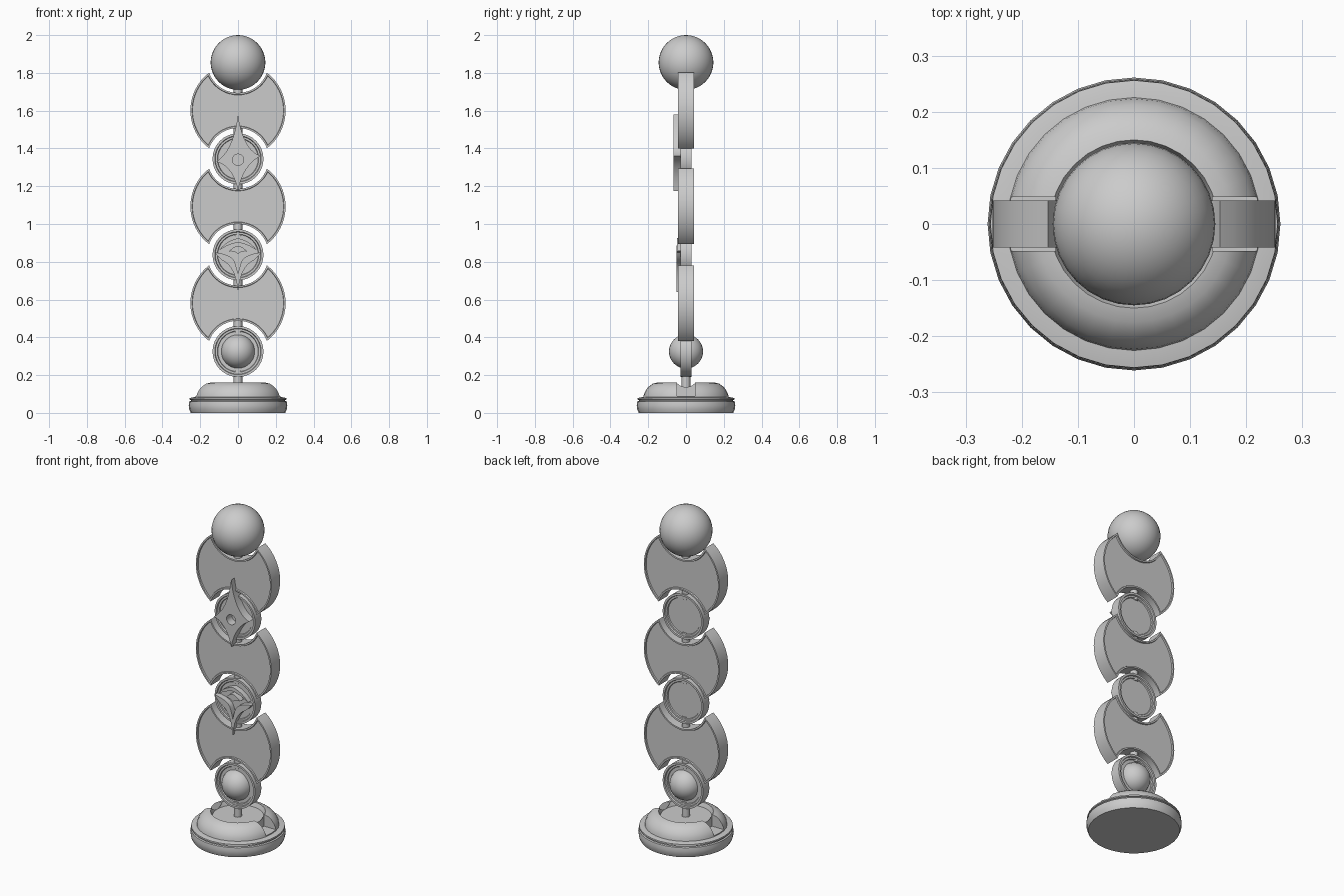
import bpy, bmesh
from math import sin, cos, pi, hypot, acos, atan2

if "Cube" in bpy.data.objects:
    bpy.data.objects.remove(bpy.data.objects["Cube"])


def finish(bm, name, smooth=True):
    bmesh.ops.recalc_face_normals(bm, faces=bm.faces[:])
    me = bpy.data.meshes.new(name)
    bm.to_mesh(me)
    bm.free()
    ob = bpy.data.objects.new(name, me)
    bpy.context.collection.objects.link(ob)
    bpy.ops.object.select_all(action='DESELECT')
    ob.select_set(True)
    bpy.context.view_layer.objects.active = ob
    if smooth:
        bpy.ops.object.shade_smooth_by_angle(angle=0.6)
    return ob


def lathe(name, profile, n=32):
    bm = bmesh.new()
    vs = [bm.verts.new((r, 0, z)) for r, z in profile]
    es = [bm.edges.new(p) for p in zip(vs, vs[1:])]
    bmesh.ops.spin(bm, geom=vs + es, cent=(0, 0, 0), axis=(0, 0, 1),
                   angle=2 * pi, steps=n, use_duplicate=False)
    bmesh.ops.remove_doubles(bm, verts=bm.verts[:], dist=1e-4)
    return finish(bm, name)


def prism(name, pts, y0, y1, z=0, insets=()):
    """Extrude an x-z outline along y, with optional inset steps on both faces."""
    bm = bmesh.new()
    f = bm.faces.new([bm.verts.new((x, y0, z + h)) for x, h in pts])
    ext = bmesh.ops.extrude_face_region(bm, geom=[f], use_keep_orig=True)['geom']
    bmesh.ops.translate(bm, vec=(0, y1 - y0, 0),
                        verts=[g for g in ext if isinstance(g, bmesh.types.BMVert)])
    caps = [f] + [g for g in ext if isinstance(g, bmesh.types.BMFace)]
    bmesh.ops.recalc_face_normals(bm, faces=bm.faces[:])
    for t, d in insets:
        bmesh.ops.inset_individual(bm, faces=caps, thickness=t, depth=d, use_even_offset=True)
    return finish(bm, name)


def ring_prism(name, outer, inner, y0, y1, z):
    """Solid between two matching closed outlines."""
    bm = bmesh.new()
    loops = [[bm.verts.new((x, y, z + h)) for x, h in pts]
             for pts, y in ((outer, y0), (outer, y1), (inner, y1), (inner, y0))]
    n = len(outer)
    for k in range(4):
        a, b = loops[k], loops[(k + 1) % 4]
        for i in range(n):
            j = (i + 1) % n
            bm.faces.new((a[i], a[j], b[j], b[i]))
    return finish(bm, name)


def arc(cx, cz, r, a0, a1, n):
    return [(cx + r * cos(a0 + (a1 - a0) * i / n), cz + r * sin(a0 + (a1 - a0) * i / n))
            for i in range(n + 1)]


def bez(a, c, b, n=8):
    return [tuple((1 - t) ** 2 * p + 2 * t * (1 - t) * q + t * t * r for p, q, r in zip(a, c, b))
            for t in (i / n for i in range(n + 1))]


def sphere(name, r, z):
    bm = bmesh.new()
    bmesh.ops.create_uvsphere(bm, u_segments=32, v_segments=20, radius=r)
    bmesh.ops.translate(bm, vec=(0, 0, z), verts=bm.verts[:])
    return finish(bm, name)


# Stepped base and bowl-topped dome
lathe("base", [(0, 0), (.25, 0), (.258, .018), (.261, .04), (.258, .06), (.25, .063),
               (.25, .068), (.257, .071), (.256, .079), (.23, .084), (0, .084)])
dome = lathe("base_dome", [(0, .08), (.226, .08), (.223, .1), (.213, .12), (.197, .14),
                           (.175, .155), (.15, .161), (.14, .135), (0, .135), (0, .08)])

# Slots through the two sides of the dome
for s in (-1, 1):
    bm = bmesh.new()
    bmesh.ops.create_cube(bm, size=1)
    for v in bm.verts:
        v.co = (s * .22 + v.co.x * .16, v.co.y * .096, .19 + v.co.z * .2)
    cut = finish(bm, "slot_cutter", False)
    cut.hide_render = True
    bpy.context.view_layer.objects.active = dome
    m = dome.modifiers.new("slot", 'BOOLEAN')
    m.operation, m.object, m.solver = 'DIFFERENCE', cut, 'EXACT'
    bpy.ops.object.modifier_apply(modifier=m.name)
    bpy.data.objects.remove(cut)

# Three round links and three double-bitten plates, stacked
R, BITE, D = .252, .163, .256
cz = (D * D + R * R - BITE * BITE) / (2 * D)     # height of the horn corners
a = acos((R * R - cz * cz) ** .5 / R)            # angle of the horn corner
b = atan2(D - cz, (R * R - cz * cz) ** .5)       # matching angle on the bite
plate = (arc(0, 0, R, -a, a, 16) + arc(0, D, BITE, -b, -pi + b, 20)[1:-1]
         + arc(0, 0, R, pi - a, pi + a, 16) + arc(0, -D, BITE, pi - b, b, 20)[1:-1])
disc = arc(0, 0, .135, 0, 2 * pi, 32)[:-1]
for i, z in enumerate((.325, .837, 1.345)):
    prism(f"disc_{i + 1}", disc, -.03, .03, z,
          [(.012, 0), (.003, -.008), (.01, 0), (.003, -.006)])
    prism(f"plate_{i + 1}", plate, -.042, .042, z + D, [(.009, 0), (.002, -.008)])
    # Rods bridging the gaps above and below each disc
    for lo, hi in ((z - .2, z - .1), (z + .1, z + .18)):
        lathe("rod", [(0, lo), (.023, lo), (.023, hi), (0, hi)], 12)
lathe("top_rod", [(0, 1.67), (.023, 1.67), (.023, 1.75), (0, 1.75)], 12)

# Spheres
sphere("lower_sphere", .09, .325)
sphere("top_sphere", .145, 1.855)

# Upper ornament: four-pointed star around an open ring
tips = [(.12, .02), (0, .24), (-.115, -.01), (0, -.165)]
star = []
for i, p in enumerate(tips):
    q = tips[(i + 1) % 4]
    c = ((p[0] + q[0]) * .22, (p[1] + q[1]) * .2)
    star += bez(p, c, q, 10)[:-1]
hole = [(x / hypot(x, h) * .03, h / hypot(x, h) * .03) for x, h in star]
star = [(x * max(1, .045 / hypot(x, h)), h * max(1, .045 / hypot(x, h))) for x, h in star]
ring_prism("star_ornament", star, hole, -.066, -.015, 1.34)


# Lower ornament: downward spike with wings, an arch and an eye
def mirrored(half):
    return half + [(-x, h) for x, h in reversed(half) if x > 1e-5]


wing = mirrored(bez((0, -.195), (.012, -.07), (.07, -.035), 6)
                + bez((.07, -.035), (.1, -.02), (.122, .015), 4)[1:]
                + bez((.122, .015), (.04, .005), (.02, -.03), 6)[1:]
                + bez((.02, -.03), (.008, -.06), (0, -.1), 4)[1:])
prism("spike_ornament", wing, -.05, -.015, .835)
arch = mirrored(bez((0, .085), (.065, .07), (.1, .02), 6)
                + bez((.1, .02), (.05, .055), (0, .062), 6)[1:])
prism("arch_ornament", arch, -.048, -.015, .84)
eye = mirrored(bez((0, .05), (.025, .045), (.048, .02), 5)
               + bez((.048, .02), (.02, .025), (0, .005), 5)[1:])
prism("eye_ornament", eye, -.05, -.015, .835)
